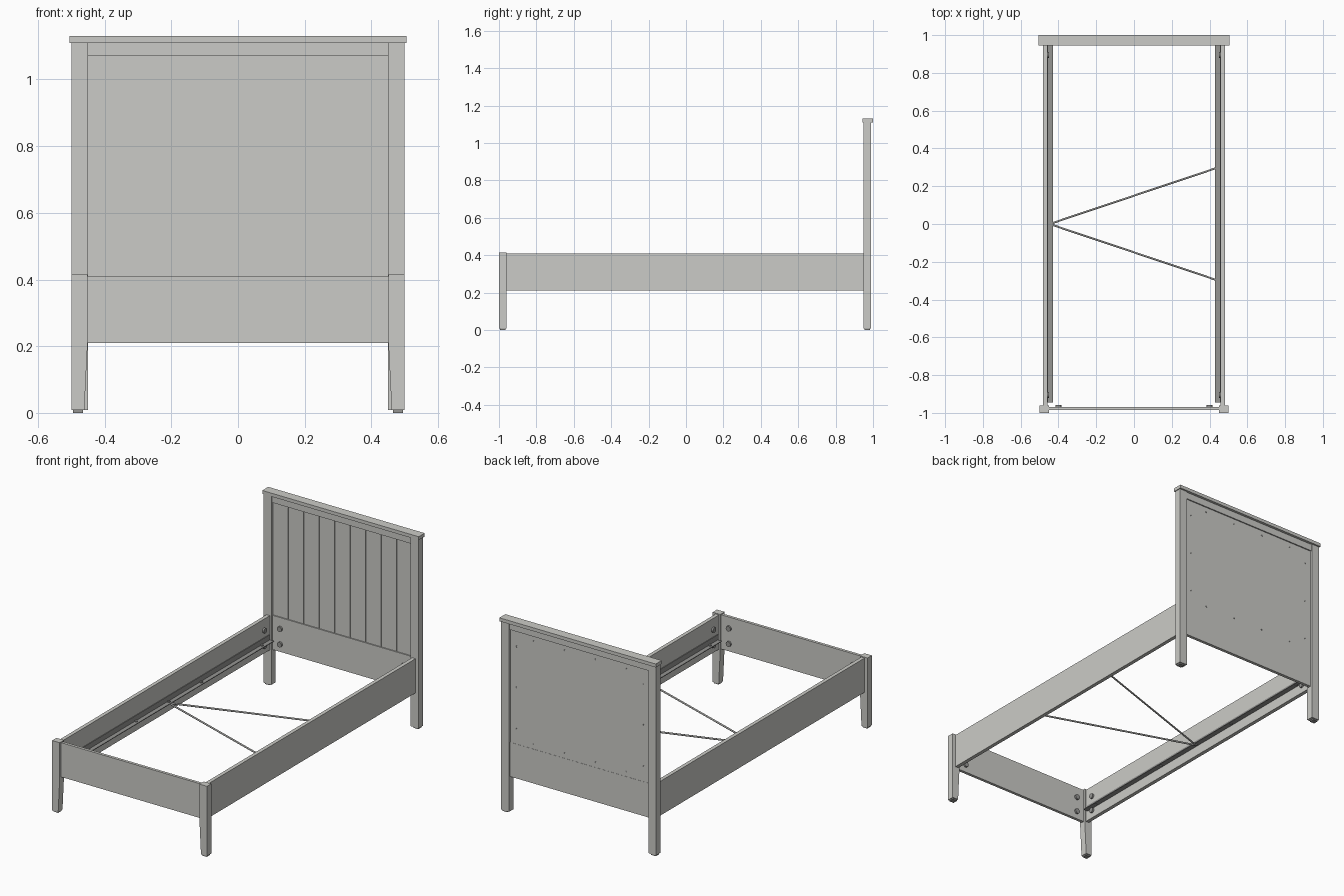
import bpy, bmesh, math
from mathutils import Vector

if "Cube" in bpy.data.objects:
    bpy.data.objects.remove(bpy.data.objects["Cube"])


def material(name, c):
    m = bpy.data.materials.new(name)
    m.diffuse_color = (*c, 1)
    m.use_nodes = True
    m.node_tree.nodes["Principled BSDF"].inputs["Base Color"].default_value = m.diffuse_color
    return m


PAINT = material("pale grey paint", (0.60, 0.60, 0.57))
METAL = material("grey metal", (0.30, 0.30, 0.29))


def finish(name, bm, mat):
    bmesh.ops.recalc_face_normals(bm, faces=bm.faces)
    me = bpy.data.meshes.new(name)
    bm.to_mesh(me)
    bm.free()
    me.materials.append(mat)
    ob = bpy.data.objects.new(name, me)
    bpy.context.collection.objects.link(ob)
    return ob


def box(name, x, y, z, mat=PAINT):
    """Box from (min, max) ranges on each axis."""
    bm = bmesh.new()
    bmesh.ops.create_cube(bm, size=1)
    for v in bm.verts:
        v.co = Vector([(r[0] + r[1]) / 2 + c * abs(r[1] - r[0])
                       for r, c in zip((x, y, z), v.co)])
    return finish(name, bm, mat)


def prism(name, profile, y0, y1, mat=PAINT):
    """Extrude an x/z outline along y."""
    bm = bmesh.new()
    f = bm.faces.new([bm.verts.new((x, y0, z)) for x, z in profile])
    g = bmesh.ops.extrude_face_region(bm, geom=[f])["geom"]
    for v in g:
        if isinstance(v, bmesh.types.BMVert):
            v.co.y = y1
    return finish(name, bm, mat)


def rod(name, a, b, r, sides=16, mat=METAL):
    """Cylinder between two points."""
    a, b = Vector(a), Vector(b)
    bm = bmesh.new()
    bmesh.ops.create_cone(bm, cap_ends=True, segments=sides, radius1=r,
                          radius2=r, depth=(b - a).length)
    bmesh.ops.rotate(bm, verts=bm.verts,
                     matrix=(b - a).to_track_quat('Z', 'Y').to_matrix())
    bmesh.ops.translate(bm, verts=bm.verts, vec=(a + b) / 2)
    return finish(name, bm, mat)


# Headboard cap, top rail, lower rail and backing
box("headboard_cap", (-.505, .505), (.945, 1.0), (1.11, 1.13))
box("headboard_top_rail", (-.45, .45), (.956, .985), (1.07, 1.11))
box("headboard_lower_rail", (-.45, .45), (.961, .979), (.21, .41))
box("headboard_backing", (-.45, .45), (.968, .978), (.41, 1.07))

# Planks with narrow grooves between them
for i in range(9):
    a = -.45 if i == 0 else -.45 + .1 * i + .002
    b = .45 if i == 8 else -.35 + .1 * i - .002
    box("headboard_plank", (a, b), (.964, .968), (.412, 1.068))

# Screw heads around the back of the headboard
for x in (-.3, -.1, .1, .3):
    for z in (.44, 1.04):
        rod("back_screw", (x, .978, z), (x, .980, z), .005, 10)
for x in (-.41, .41):
    for z in (.5, .74, .98):
        rod("back_screw", (x, .978, z), (x, .980, z), .005, 10)

# Footboard
box("footboard", (-.455, .455), (-.986, -.969), (.21, .41))

for s, side in ((-1, "left"), (1, "right")):
    # Straight headboard post and tapered front post, each on a glide
    box(side + "_headboard_post", sorted((s * .5, s * .45)), (.95, .99), (.008, 1.11))
    prism(side + "_front_post",
          [(s * .5, .008), (s * .461, .008), (s * .451, .21),
           (s * .451, .415), (s * .5, .415)], -1.0, -.96)
    for y in (-.98, .97):
        box(side + "_foot_glide", sorted((s * .495, s * .465)),
            (y - .015, y + .015), (0, .008), METAL)

    # Side rail with an angle-iron slat support
    box(side + "_side_rail", sorted((s * .481, s * .459)), (-.96, .95), (.21, .41))
    box(side + "_support_ledge", sorted((s * .459, s * .43)), (-.945, .945), (.268, .272), METAL)
    box(side + "_support_flange", sorted((s * .459, s * .455)), (-.945, .945), (.272, .302), METAL)
    for y in (-.86, -.3, 0, .3, .86):
        rod(side + "_support_screw", (s * .447, y, .264), (s * .447, y, .277), .008, 12)

    # Corner bolts on the rails and on both end boards
    for z in (.255, .345):
        for y in (-.905, .895):
            rod(side + "_rail_bolt", (s * .459, y, z), (s * .449, y, z), .015, 20)
        rod(side + "_footboard_bolt", (s * .40, -.969, z), (s * .40, -.959, z), .015, 20)
        rod(side + "_headboard_bolt", (s * .40, .961, z), (s * .40, .951, z), .015, 20)

    # Diagonal brace rods meeting on the left support
    rod("diagonal_brace", (-.447, 0, .266), (.447, s * .3, .266), .005, 12)
